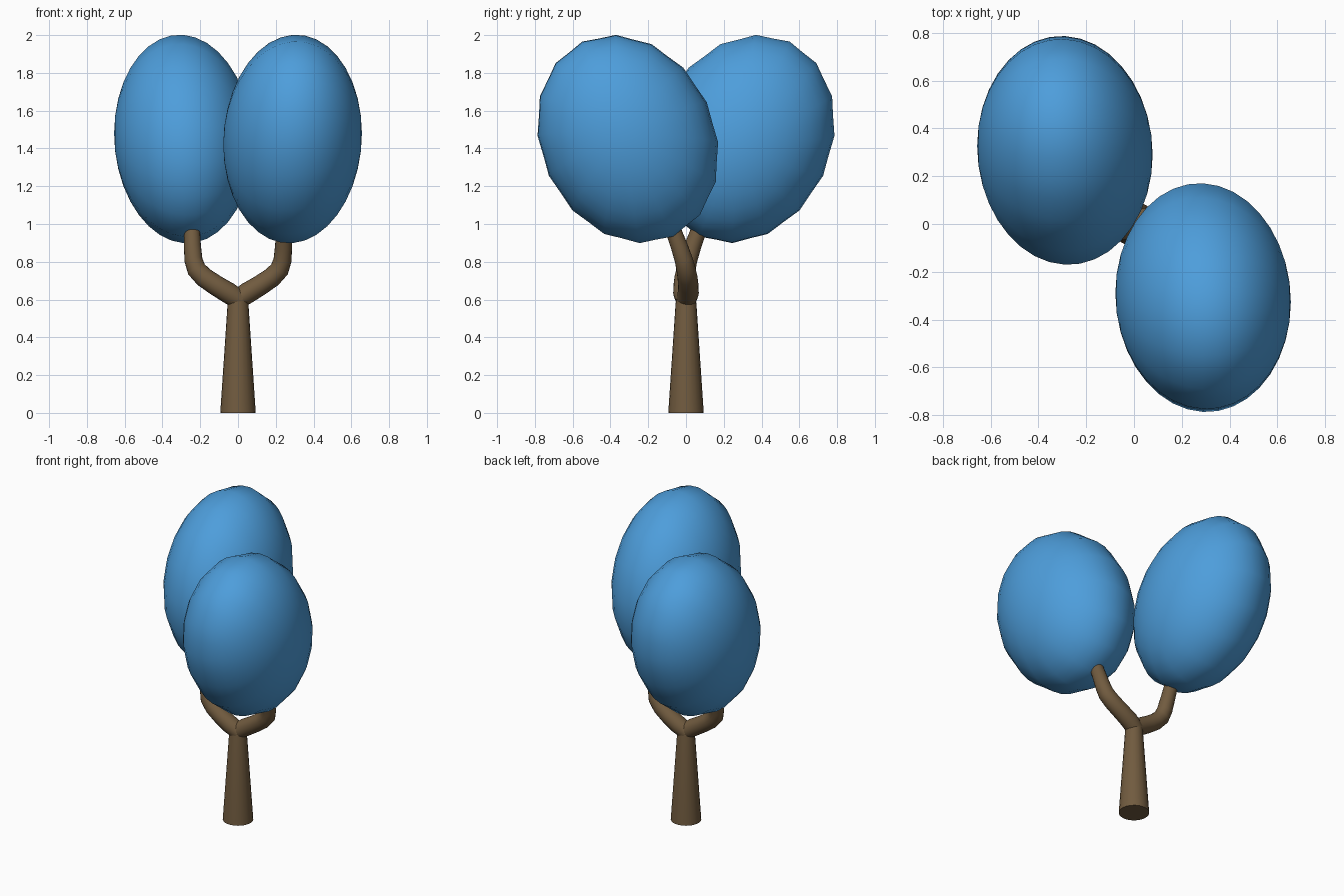
import bpy, bmesh, math
from mathutils import Vector, Matrix

if "Cube" in bpy.data.objects:
    bpy.data.objects.remove(bpy.data.objects["Cube"])


def material(name, rgb):
    m = bpy.data.materials.new(name)
    m.diffuse_color = (*rgb, 1)
    m.use_nodes = True
    m.node_tree.nodes["Principled BSDF"].inputs["Base Color"].default_value = m.diffuse_color
    return m


BLUE = material("blue_foliage", (0.075, 0.34, 0.71))
BROWN = material("brown_bark", (0.165, 0.105, 0.05))


def finish(name, bm, mat, angle):
    bmesh.ops.recalc_face_normals(bm, faces=bm.faces)
    me = bpy.data.meshes.new(name)
    bm.to_mesh(me)
    bm.free()
    me.materials.append(mat)
    ob = bpy.data.objects.new(name, me)
    bpy.context.collection.objects.link(ob)
    bpy.context.view_layer.objects.active = ob
    ob.select_set(True)
    bpy.ops.object.shade_smooth_by_angle(angle=math.radians(angle))
    ob.select_set(False)


def tube(name, path, sides=20):
    """Round tapered tube through (x, y, z, radius) points."""
    bm = bmesh.new()
    pts = [Vector(p[:3]) for p in path]
    rings = []
    for i, p in enumerate(pts):
        t = (pts[min(i + 1, len(pts) - 1)] - pts[max(i - 1, 0)]).normalized()
        u = Vector((0, 1, 0))
        u = (u - t * u.dot(t)).normalized()
        v = t.cross(u)
        rings.append([bm.verts.new(p + path[i][3] * (u * math.cos(a) + v * math.sin(a)))
                      for a in (2 * math.pi * k / sides for k in range(sides))])
    for a, b in zip(rings, rings[1:]):
        for k in range(sides):
            j = (k + 1) % sides
            bm.faces.new((a[k], a[j], b[j], b[k]))
    bm.faces.new(rings[0])
    bm.faces.new(rings[-1])
    finish(name, bm, BROWN, 50)


def crown(name, turn):
    """Leaning egg with shallow lobes running from pole to pole along x."""
    bm = bmesh.new()
    bmesh.ops.create_uvsphere(bm, u_segments=32, v_segments=18, radius=1)
    lean = Matrix.Rotation(math.radians(25), 3, 'X')
    for v in bm.verts:
        c = v.co
        ring = math.hypot(c.x, c.y)
        k = 1 + 0.011 * ring * math.cos(16 * math.atan2(c.y, c.x))
        p = lean @ Vector((c.z * 0.367, c.x * k * 0.456, c.y * k * 0.563))
        p.y -= 0.05 * p.x
        p.z += 0.08 * p.x
        v.co = turn @ (p + Vector((0.289, -0.308, 1.45)))
    finish(name, bm, BLUE, 60)


# trunk
tube("trunk", [(0, 0, 0, 0.094), (0, 0, 0.58, 0.055), (0, 0, 0.61, 0.05)])

# branches and crowns repeat with a half turn about z
branch = [(-0.01, 0.0, 0.595, 0.052), (0.05, 0.012, 0.635, 0.056), (0.12, 0.012, 0.677, 0.054),
          (0.18, 0.008, 0.718, 0.053), (0.22, 0.0, 0.76, 0.051), (0.236, -0.012, 0.81, 0.048),
          (0.241, -0.035, 0.88, 0.045), (0.243, -0.065, 0.96, 0.042), (0.245, -0.1, 1.05, 0.04)]
for side, s in (("right", 1), ("left", -1)):
    tube("branch_" + side, [(s * x, s * y, z, r) for x, y, z, r in branch])
    crown("crown_" + side, Matrix.Diagonal((s, s, 1)))
